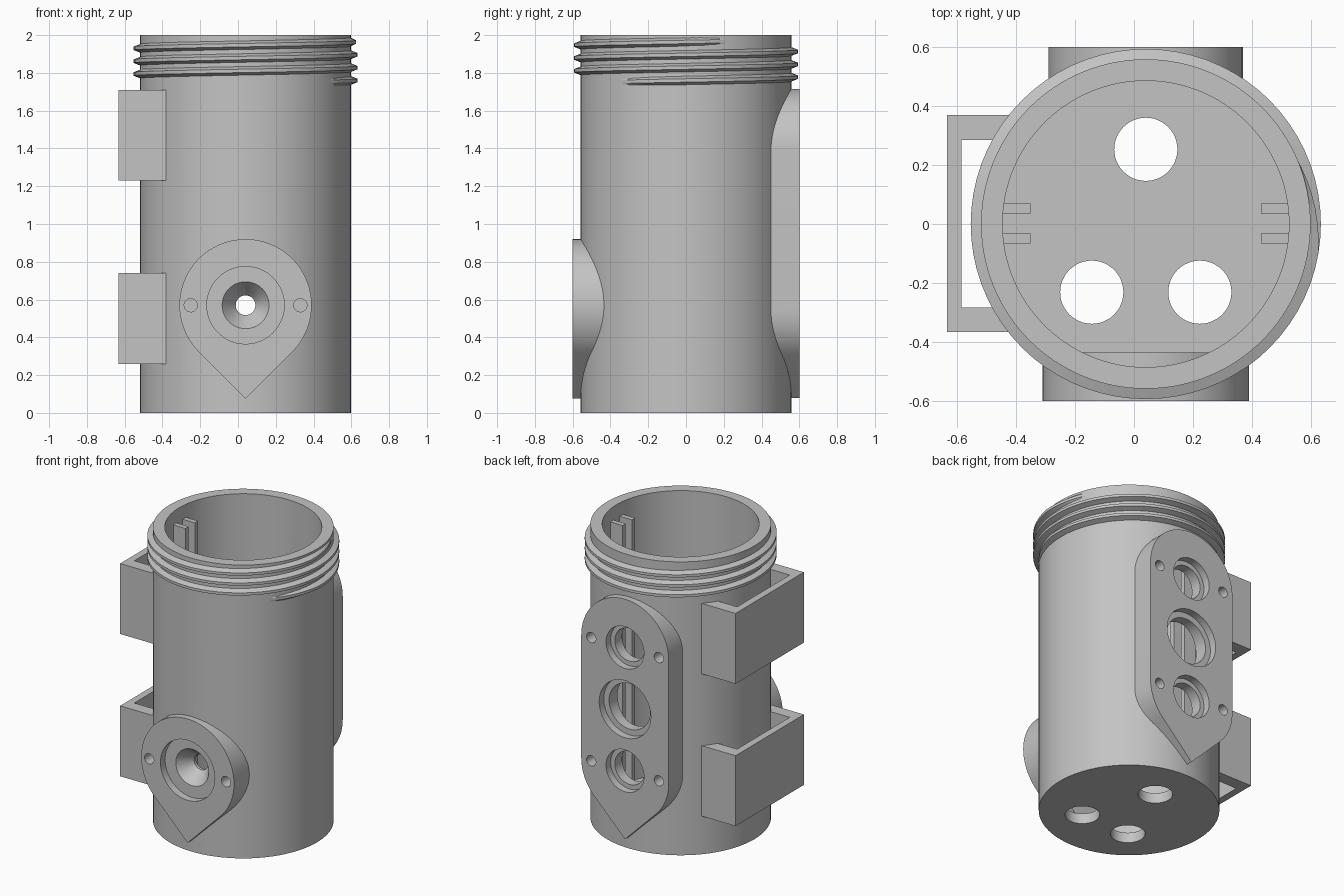
import bpy, bmesh, math
from mathutils import Vector, Matrix

if "Cube" in bpy.data.objects:
    bpy.data.objects.remove(bpy.data.objects["Cube"])

CX = 0.04            # tube axis offset
R_OUT, R_IN = 0.558, 0.485
FLOOR = 0.07

grey = bpy.data.materials.new("plain grey")
grey.use_nodes = True
grey.diffuse_color = (0.55, 0.55, 0.55, 1)
grey.node_tree.nodes["Principled BSDF"].inputs["Base Color"].default_value = grey.diffuse_color


def make(name, bm):
    bmesh.ops.recalc_face_normals(bm, faces=bm.faces)
    mesh = bpy.data.meshes.new(name)
    bm.to_mesh(mesh)
    bm.free()
    mesh.materials.append(grey)
    ob = bpy.data.objects.new(name, mesh)
    bpy.context.collection.objects.link(ob)
    return ob


def rod(name, start, end, r1, r2=None, sides=48):
    start, end = Vector(start), Vector(end)
    axis = end - start
    bm = bmesh.new()
    mat = Matrix.Translation((start + end) / 2) @ axis.to_track_quat('Z', 'Y').to_matrix().to_4x4()
    bmesh.ops.create_cone(bm, cap_ends=True, segments=sides, radius1=r1,
                          radius2=r1 if r2 is None else r2, depth=axis.length, matrix=mat)
    return make(name, bm)


def box(name, lo, hi):
    lo, hi = Vector(lo), Vector(hi)
    bm = bmesh.new()
    bmesh.ops.create_cube(bm, size=1, matrix=Matrix.Translation((lo + hi) / 2)
                          @ Matrix.Diagonal((*(hi - lo), 1)))
    return make(name, bm)


def teardrop(name, r, z_low, z_high, y0, y1):
    """Rounded top, straight sides, pointed 45 degree bottom."""
    pts = [(r * math.cos(math.radians(a)), z_high + r * math.sin(math.radians(a)))
           for a in range(0, 181, 5)]
    left = [(r * math.cos(math.radians(a)), z_low + r * math.sin(math.radians(a)))
            for a in range(180, 226, 5)]
    right = [(-x, z) for x, z in reversed(left)]
    if z_low == z_high:
        left, right = left[1:], right[:-1]
    pts += left + [(0, z_low - r * math.sqrt(2))] + right
    bm = bmesh.new()
    face = bm.faces.new([bm.verts.new((CX + x, y0, z)) for x, z in pts])
    grown = bmesh.ops.extrude_face_region(bm, geom=[face])["geom"]
    bmesh.ops.translate(bm, vec=(0, y1 - y0, 0),
                        verts=[v for v in grown if isinstance(v, bmesh.types.BMVert)])
    return make(name, bm)


def combine(target, other, operation, keep=False):
    mod = target.modifiers.new("cut", 'BOOLEAN')
    mod.operation, mod.solver, mod.object = operation, 'EXACT', other
    bpy.context.view_layer.objects.active = target
    bpy.ops.object.modifier_apply(modifier=mod.name)
    if not keep:
        bpy.data.objects.remove(other)


# Tube with front and back port plates
FZ, BZ_LOW, BZ_HIGH = 0.57, 0.545, 1.385
housing = rod("housing", (CX, 0, 0), (CX, 0, 2), R_OUT, sides=128)
front_plate = teardrop("front_plate", 0.35, FZ, FZ, -0.6, -0.435)
cavity = rod("cavity", (CX, 0, FLOOR), (CX, 0, 2.2), R_IN, sides=128)
combine(cavity, front_plate, 'DIFFERENCE', keep=True)
combine(housing, front_plate, 'UNION')
combine(housing, teardrop("back_plate", 0.33, BZ_LOW, BZ_HIGH, 0.3, 0.6), 'UNION')

# Side brackets: square loops open at top and bottom
for z0 in (0.26, 1.23):
    bracket = box("bracket", (-0.633, -0.366, z0), (-0.2, 0.37, z0 + 0.48))
    combine(bracket, box("slot", (-0.585, -0.282, z0 - 0.1), (0, 0.285, z0 + 0.6)), 'DIFFERENCE')
    combine(housing, bracket, 'UNION')

combine(housing, cavity, 'DIFFERENCE')


def bore(start, end, r1, r2=None):
    combine(housing, rod("bore", start, end, r1, r2), 'DIFFERENCE')


# Floor holes
for x, y in ((CX, 0.253), (CX - 0.183, -0.231), (CX + 0.183, -0.231)):
    bore((x, y, -0.1), (x, y, FLOOR + 0.05), 0.107)

# Front port: recess, funnel, through hole, screw holes
bore((CX, -0.7, FZ), (CX, -0.55, FZ), 0.205)
bore((CX, -0.551, FZ), (CX, -0.455, FZ), 0.125, 0.052)
bore((CX, -0.5, FZ), (CX, -0.3, FZ), 0.052)
for side in (-1, 1):
    bore((CX + side * 0.29, -0.7, FZ), (CX + side * 0.29, -0.5, FZ), 0.035)

# Back ports: stepped holes and screw holes
for z, wide, narrow in ((BZ_LOW, 0.143, 0.112), (0.965, 0.195, 0.155), (BZ_HIGH, 0.143, 0.112)):
    bore((CX, 0.7, z), (CX, 0.55, z), wide)
    bore((CX, 0.6, z), (CX, 0.3, z), narrow)
for z in (BZ_LOW, BZ_HIGH):
    for side in (-1, 1):
        bore((CX + side * 0.255, 0.7, z), (CX + side * 0.255, 0.5, z), 0.035)

# Inner guide rails, two on each side
for side, label in ((-1, "right"), (1, "left")):
    for y, place in ((-0.066, "front"), (0.035, "back")):
        xs = sorted((CX + side * 0.39, CX + side * 0.5))
        box(f"guide_rail_{label}_{place}", (xs[0], y, FLOOR - 0.01), (xs[1], y + 0.034, 1.91))

# Screw thread: helix with tapered ends
bm = bmesh.new()
first, last, step = -45, 1110, 5
previous = None
for a in range(first, last + 1, step):
    t = math.radians(a)
    grow = min(1, (a - first) / 40, (last - a) / 40)
    tip = 0.55 + 0.043 * max(grow, 0.1)
    z = 1.76 + 0.068 * a / 360
    ring = [bm.verts.new((CX + r * math.cos(t), r * math.sin(t), z + dz))
            for r, dz in ((0.55, -0.026), (tip, -0.009), (tip, 0.009), (0.55, 0.026))]
    if previous:
        for i in range(4):
            j = (i + 1) % 4
            bm.faces.new((previous[i], previous[j], ring[j], ring[i]))
    else:
        bm.faces.new(ring)
    previous = ring
bm.faces.new(previous)
thread = make("screw_thread", bm)

# Smooth curved walls, keep edges sharp
bpy.ops.object.select_all(action='DESELECT')
for ob in (housing, thread):
    ob.select_set(True)
bpy.context.view_layer.objects.active = housing
bpy.ops.object.shade_smooth_by_angle(angle=math.radians(25))
